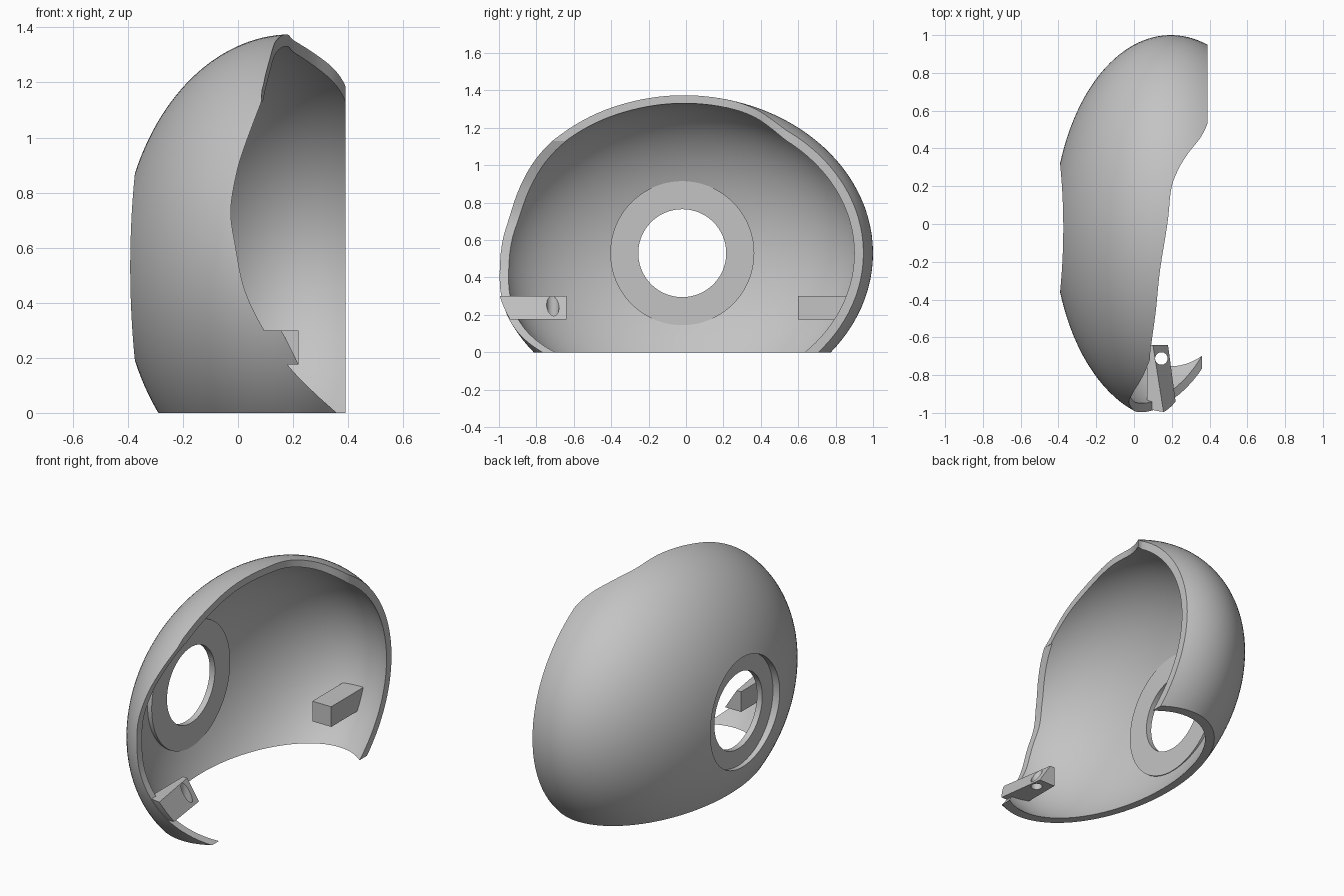
import bpy, bmesh, math
from mathutils import Matrix, Vector

cube = bpy.data.objects.get("Cube")
if cube:
    bpy.data.objects.remove(cube, do_unlink=True)

grey = bpy.data.materials.new("plain grey")
grey.use_nodes = True
grey.diffuse_color = (0.55, 0.55, 0.55, 1)
grey.node_tree.nodes["Principled BSDF"].inputs["Base Color"].default_value = (0.55, 0.55, 0.55, 1)

CENTRE = Vector((0.195, -0.02, 0.53))
OUTER = Vector((0.622, 1.02, 0.845))
INNER = OUTER - Vector((0.043, 0.043, 0.043))
EDGE = 0.39        # flat inner edge of the shell
SEGMENTS = 128
STEPS = 36


def finish(name, bm):
    bmesh.ops.recalc_face_normals(bm, faces=bm.faces)
    mesh = bpy.data.meshes.new(name)
    bm.to_mesh(mesh)
    bm.free()
    mesh.materials.append(grey)
    ob = bpy.data.objects.new(name, mesh)
    bpy.context.collection.objects.link(ob)
    return ob


def loft(name, rings, loop=False):
    # skin a row of rings; cap the ends, or join the last ring to the first
    bm = bmesh.new()
    rows = [[bm.verts.new(p) for p in ring] for ring in rings]
    count = len(rows[0])
    pairs = list(zip(rows, rows[1:]))
    if loop:
        pairs.append((rows[-1], rows[0]))
    else:
        bm.faces.new(rows[0])
        bm.faces.new(rows[-1])
    for a, b in pairs:
        for i in range(count):
            j = (i + 1) % count
            bm.faces.new((a[i], a[j], b[j], b[i]))
    return finish(name, bm)


def prism(name, outline, sweep):
    return loft(name, [outline, [Vector(p) + Vector(sweep) for p in outline]])


def box(name, low, high):
    (x, y, z), (X, Y, Z) = low, high
    return prism(name, [(x, y, z), (X, y, z), (X, Y, z), (x, Y, z)], (0, 0, Z - z))


def flat_ring(radius, x):
    angles = [2 * math.pi * i / SEGMENTS for i in range(SEGMENTS)]
    return [Vector((x, CENTRE.y + radius * math.cos(a), CENTRE.z + radius * math.sin(a)))
            for a in angles]


def dome_rings(radii, hole):
    # ellipsoid rings from a round hole in the side out to the flat edge
    rings = []
    last = math.acos((CENTRE.x - EDGE) / radii.x)
    for step in range(STEPS + 1):
        ring = []
        for p in flat_ring(hole, 0):
            u, v = (p.y - CENTRE.y) / radii.y, (p.z - CENTRE.z) / radii.z
            rho = math.hypot(u, v)
            first = math.asin(rho)
            polar = first + (last - first) * step / STEPS
            r = math.sin(polar) / rho
            ring.append(CENTRE + Vector((-radii.x * math.cos(polar),
                                         radii.y * u * r, radii.z * v * r)))
        rings.append(ring)
    return rings


def smooth_path(points, steps=8):
    # Catmull-Rom curve through the points
    pts = [Vector(p) for p in points]
    pts = [2 * pts[0] - pts[1]] + pts + [2 * pts[-1] - pts[-2]]
    path = []
    for a, b, c, d in zip(pts, pts[1:], pts[2:], pts[3:]):
        for i in range(steps):
            t = i / steps
            path.append((2 * b + (c - a) * t + (2 * a - 5 * b + 4 * c - d) * t * t
                         + (3 * b - a - 3 * c + d) * t ** 3) / 2)
    return path + [pts[-2]]


def combine(ob, tool, operation):
    mod = ob.modifiers.new("cut", 'BOOLEAN')
    mod.operation, mod.object, mod.solver = operation, tool, 'EXACT'
    bpy.context.view_layer.objects.active = ob
    bpy.ops.object.modifier_apply(modifier=mod.name)
    bpy.data.objects.remove(tool, do_unlink=True)


def shade(ob):
    bpy.ops.object.select_all(action='DESELECT')
    ob.select_set(True)
    bpy.context.view_layer.objects.active = ob
    bpy.ops.object.shade_smooth_by_angle(angle=math.radians(25))


def limit():
    # solid a hair smaller than the shell, for trimming the blocks
    bm = bmesh.new()
    bmesh.ops.create_uvsphere(bm, u_segments=SEGMENTS, v_segments=64, radius=1)
    bm.transform(Matrix.Translation(CENTRE) @ Matrix.Diagonal((*(OUTER * 0.996), 1)))
    return finish("limit", bm)


# shell: recessed hole, outside, inner edge, inside, raised mounting ring
shell = loft("shell", [flat_ring(0.235, -0.345), flat_ring(0.34, -0.345)]
             + dome_rings(OUTER, 0.34) + dome_rings(INNER, 0.385)[::-1]
             + [flat_ring(0.385, -0.309), flat_ring(0.235, -0.309)], loop=True)
combine(shell, box("base_cut", (-2, -2, -2), (2, 2, 0)), 'DIFFERENCE')

# curved face opening, seen from the front
front = smooth_path([(0.37, -0.01), (0.27, 0.08), (0.18, 0.175), (0.095, 0.3), (0.025, 0.445),
                     (-0.01, 0.61), (-0.026, 0.735), (-0.005, 0.87), (0.025, 0.97),
                     (0.085, 1.13)])
outline = [(p.x, 0, p.y) for p in front] + [(1, 0, 1.13), (1, 0, -0.01)]
combine(shell, prism("face_cut", outline, (0, -2, 0)), 'DIFFERENCE')

# curved crown edge, seen from above
crown = smooth_path([(0.083, -1.2), (0.085, -0.72), (0.094, -0.62), (0.116, -0.455),
                     (0.138, -0.243), (0.178, 0.01), (0.196, 0.18), (0.228, 0.275),
                     (0.28, 0.365), (0.35, 0.455), (0.386, 0.524), (0.395, 0.58)])
outline = [(p.x, p.y, 0.9) for p in crown] + [(1, 0.58, 0.9), (1, -1.2, 0.9)]
combine(shell, prism("crown_cut", outline, (0, 0, 1)), 'DIFFERENCE')
shade(shell)

# rear fixing block, trimmed to the shell's curve
rear_block = box("rear_block", (0.09, 0.6, 0.175), (0.22, 1.2, 0.3))
combine(rear_block, limit(), 'INTERSECT')
shade(rear_block)

# front fixing tab with a slanted face and an upright screw hole
front_tab = loft("front_tab", [
    [(0.07, y, 0.175), (low, y, 0.175), (top, y, 0.3), (0.07, y, 0.3)]
    for y, low, top in ((-0.64, 0.18, 0.1), (-1.05, 0.235, 0.165))])
combine(front_tab, limit(), 'INTERSECT')
bm = bmesh.new()
bmesh.ops.create_cone(bm, cap_ends=True, segments=48, radius1=0.033, radius2=0.033, depth=0.6)
bm.transform(Matrix.Translation((0.145, -0.712, 0.25)))
combine(front_tab, finish("screw_hole", bm), 'DIFFERENCE')
shade(front_tab)
